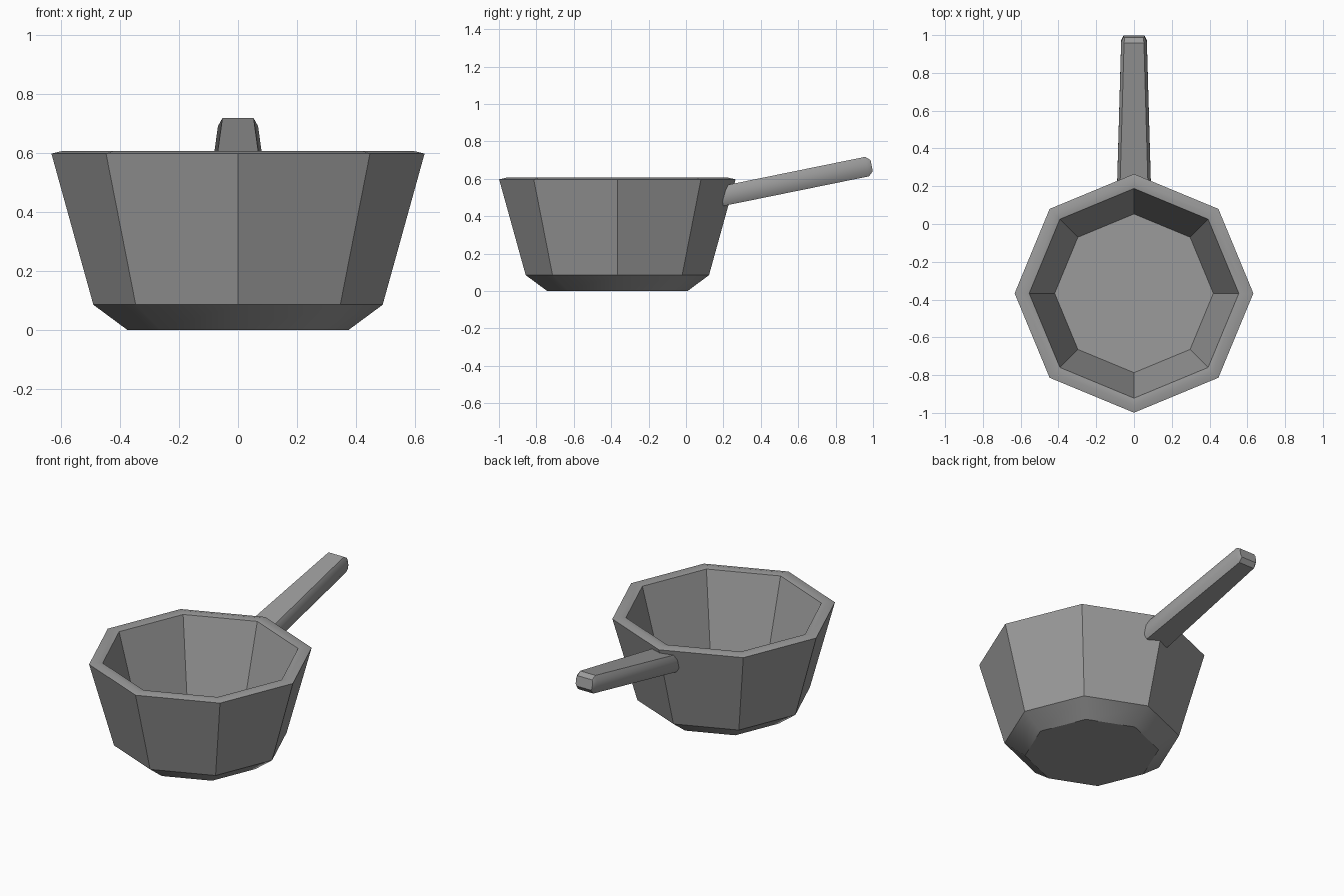
import bpy, bmesh, math
from mathutils import Vector

cube = bpy.data.objects.get("Cube")
if cube:
    bpy.data.objects.remove(cube, do_unlink=True)

# One plain grey metal for the whole pan
metal = bpy.data.materials.new("grey metal")
metal.use_nodes = True
grey = (0.33, 0.33, 0.33, 1)
metal.diffuse_color = grey
metal.node_tree.nodes["Principled BSDF"].inputs["Base Color"].default_value = grey


def loft(name, rings):
    """Skin a list of closed rings and cap both ends."""
    bm = bmesh.new()
    loops = [[bm.verts.new(p) for p in ring] for ring in rings]
    for a, b in zip(loops, loops[1:]):
        n = len(a)
        for i in range(n):
            j = (i + 1) % n
            bm.faces.new((a[i], a[j], b[j], b[i]))
    bm.faces.new(loops[0])
    bm.faces.new(loops[-1])
    bmesh.ops.recalc_face_normals(bm, faces=bm.faces)
    mesh = bpy.data.meshes.new(name)
    bm.to_mesh(mesh)
    bm.free()
    mesh.materials.append(metal)
    obj = bpy.data.objects.new(name, mesh)
    bpy.context.collection.objects.link(obj)
    bpy.ops.object.select_all(action='DESELECT')
    obj.select_set(True)
    bpy.context.view_layer.objects.active = obj
    bpy.ops.object.shade_smooth_by_angle(angle=math.radians(30))
    return obj


# Pan bowl: eight-sided, base and outer wall, over the rim, down to the floor
SIDES = 8
CENTRE_Y = -0.367
profile = [(0.375, 0), (0.49, 0.085), (0.632, 0.597),
           (0.594, 0.606), (0.555, 0.599), (0.42, 0.105)]


def octagon(radius, z):
    turn = 2 * math.pi / SIDES
    return [(radius * math.cos(i * turn), CENTRE_Y + radius * math.sin(i * turn), z)
            for i in range(SIDES)]


loft("pan_bowl", [octagon(r, z) for r, z in profile])

# Handle: tapered bar with chamfered edges, tilted upwards
TILT = math.radians(11.5)
along = Vector((0, math.cos(TILT), math.sin(TILT)))
across = Vector((0, -math.sin(TILT), math.cos(TILT)))
start = Vector((0, 0.204, 0.51))


def handle_section(distance, half_width, half_height, chamfer):
    w, h = half_width, half_height
    quarter = [(w, h - chamfer), (w - chamfer * 0.55, h)]
    half = quarter + [(-x, v) for x, v in reversed(quarter)]
    points = half + [(-x, -v) for x, v in half]
    centre = start + along * distance
    return [centre + Vector((x, 0, 0)) + across * v for x, v in points]


loft("handle", [handle_section(-0.015, 0.09, 0.053, 0.028),
                handle_section(0.78, 0.068, 0.053, 0.028),
                handle_section(0.805, 0.056, 0.03, 0.012)])
